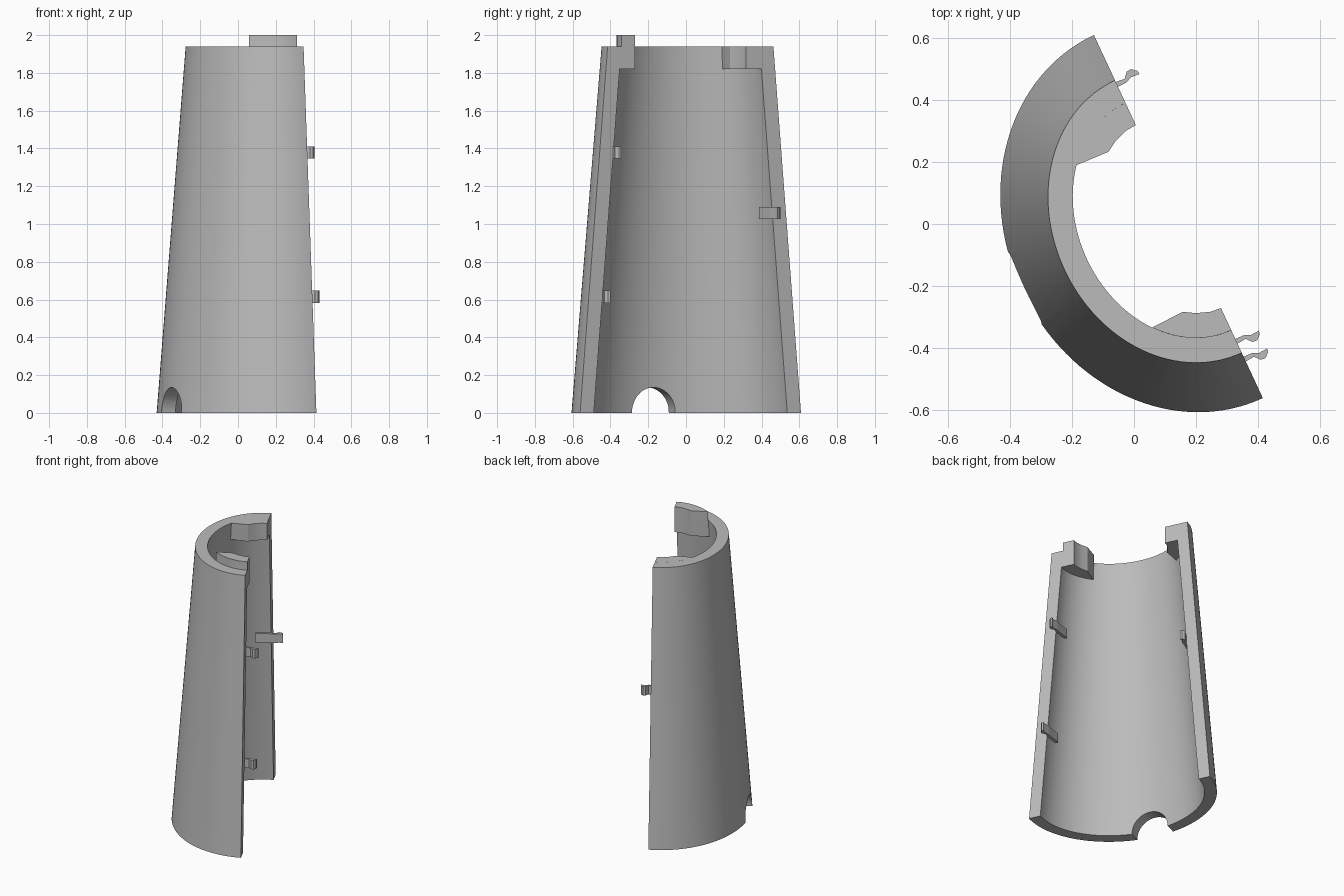
import bpy, bmesh, math
from mathutils import Vector

if "Cube" in bpy.data.objects:
    bpy.data.objects.remove(bpy.data.objects["Cube"])

# Local frame: u runs along the split plane, n points away from it into the shell
CENTRE = Vector((0.143, 0.024, 0))
U = Vector((0.422, -0.907, 0)).normalized()
N = Vector((-0.907, -0.422, 0)).normalized()
TOP, WALL = 1.94, 0.08

grey = bpy.data.materials.new("plain grey")
grey.diffuse_color = (0.5, 0.5, 0.5, 1)
grey.use_nodes = True
grey.node_tree.nodes["Principled BSDF"].inputs["Base Color"].default_value = grey.diffuse_color


def point(t, s, z):
    return CENTRE + U * t + N * s + Vector((0, 0, z))


def radii(z, inset=0.0):
    """Outer half-axes of the tapered oval at a height."""
    k = min(z, TOP) / TOP
    return 0.645 - 0.161 * k - inset, 0.557 - 0.152 * k - inset


def oval(angle, z, inset=0.0):
    a, b = radii(z, inset)
    return a * math.cos(angle), b * math.sin(angle), z


def loft(name, loops):
    """Closed solid through equal-length loops of local points."""
    bm = bmesh.new()
    rings = [[bm.verts.new(point(*p)) for p in loop] for loop in loops]
    m = len(rings[0])
    for r0, r1 in zip(rings, rings[1:]):
        for i in range(m):
            j = (i + 1) % m
            bm.faces.new((r0[i], r0[j], r1[j], r1[i]))
    bm.faces.new(rings[0])
    bm.faces.new(rings[-1])
    bmesh.ops.recalc_face_normals(bm, faces=bm.faces)
    mesh = bpy.data.meshes.new(name)
    bm.to_mesh(mesh)
    bm.free()
    mesh.materials.append(grey)
    obj = bpy.data.objects.new(name, mesh)
    bpy.context.collection.objects.link(obj)
    return obj


def smooth(obj):
    bpy.ops.object.select_all(action='DESELECT')
    obj.select_set(True)
    bpy.context.view_layer.objects.active = obj
    bpy.ops.object.shade_smooth_by_angle(angle=math.radians(30))


# Tapered half shell: wall section swept around half an oval
STEPS = 64
shell = loft("tapered_half_shell", [
    [oval(q, 0), oval(q, TOP), oval(q, TOP, WALL), oval(q, 0, WALL)]
    for q in (math.pi * i / STEPS for i in range(STEPS + 1))])

# Arched opening at the foot of the wall
arch = [(0.127 * math.cos(2 * math.pi * i / 48), 0.135 * math.sin(2 * math.pi * i / 48))
        for i in range(48)]
cutter = loft("arch_cutter", [[(t, s, z) for t, z in arch] for s in (0.3, 0.8)])
cutter.hide_render = True
cut = shell.modifiers.new("arch", 'BOOLEAN')
cut.operation, cut.solver, cut.object = 'DIFFERENCE', 'EXACT', cutter
bpy.context.view_layer.objects.active = shell
bpy.ops.object.modifier_apply(modifier=cut.name)
bpy.data.objects.remove(cutter)
smooth(shell)


# Rim blocks: curved inner face, outer face following the shell
def rim_block(name, side, heights):
    inner = [(0.325, 0), (0.322, 0.035), (0.306, 0.08), (0.284, 0.117)]
    loops = []
    for z in heights:
        arc = [oval(0.775 * (1 - i / 12), z, WALL) for i in range(13)]
        loops.append([(side * t, s, z) for t, s in inner]
                     + [(side * t, s, h) for t, s, h in arc])
    smooth(loft(name, loops))


rim_block("back_rim_block", -1, (1.82, TOP))
rim_block("front_rim_tab", 1, (1.82, TOP, 2.0))


# Snap clips: hooked strips on the inner wall, reaching past the split plane
def clip(name, side, z):
    hook = [(-0.10, -0.030), (0, -0.016), (0.03, -0.015), (0.05, -0.006), (0.08, -0.008),
            (0.078, 0.004), (0.062, 0.018), (0.046, 0.016), (0.03, -0.002),
            (0, 0.001), (-0.10, -0.008)]
    a = radii(z, WALL)[0]
    smooth(loft(name, [[(side * (a + r), -out, h) for out, r in hook]
                       for h in (z - 0.032, z + 0.032)]))


clip("back_clip", -1, 1.058)
clip("front_upper_clip", 1, 1.378)
clip("front_lower_clip", 1, 0.615)
